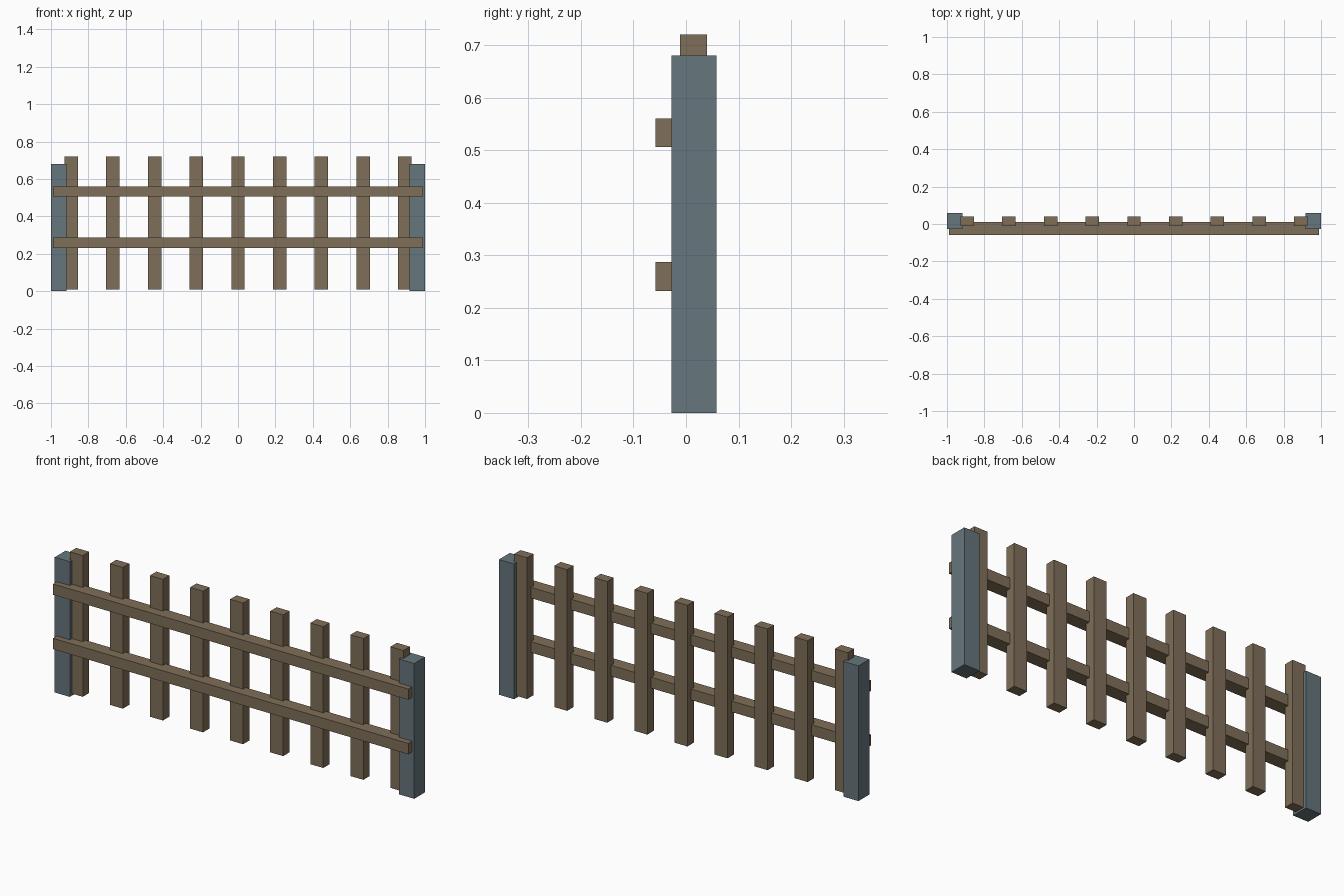
import bpy

if "Cube" in bpy.data.objects:
    bpy.data.objects.remove(bpy.data.objects["Cube"])


def material(name, srgb):
    m = bpy.data.materials.new(name)
    lin = [((c / 255 + 0.055) / 1.055) ** 2.4 for c in srgb]
    m.diffuse_color = (*lin, 1)
    m.use_nodes = True
    m.node_tree.nodes["Principled BSDF"].inputs["Base Color"].default_value = m.diffuse_color
    return m


wood = material("brown wood", (128, 111, 89))
slate = material("blue grey", (102, 118, 124))


def box(name, x, y, z, mat):
    """Box from (min, max) ranges on each axis."""
    bpy.ops.mesh.primitive_cube_add(size=1)
    o = bpy.context.object
    o.name = name
    o.location = [(a + b) / 2 for a, b in (x, y, z)]
    o.scale = [b - a for a, b in (x, y, z)]
    bpy.ops.object.transform_apply(location=True, rotation=False, scale=True)
    o.data.materials.append(mat)
    return o


# end posts
box("post_left", (-1, -0.916), (-0.028, 0.058), (0, 0.68), slate)
box("post_right", (0.916, 1), (-0.028, 0.058), (0, 0.68), slate)

# horizontal rails, let into the posts and pickets
for name, z in (("lower_rail", (0.232, 0.287)), ("upper_rail", (0.506, 0.56))):
    box(name, (-0.988, 0.988), (-0.058, 0.010), z, wood)

# nine evenly spaced pickets
for i in range(9):
    x = (i - 4) * 0.223
    box(f"picket_{i + 1}", (x - 0.036, x + 0.036), (-0.011, 0.04), (0.01, 0.72), wood)
